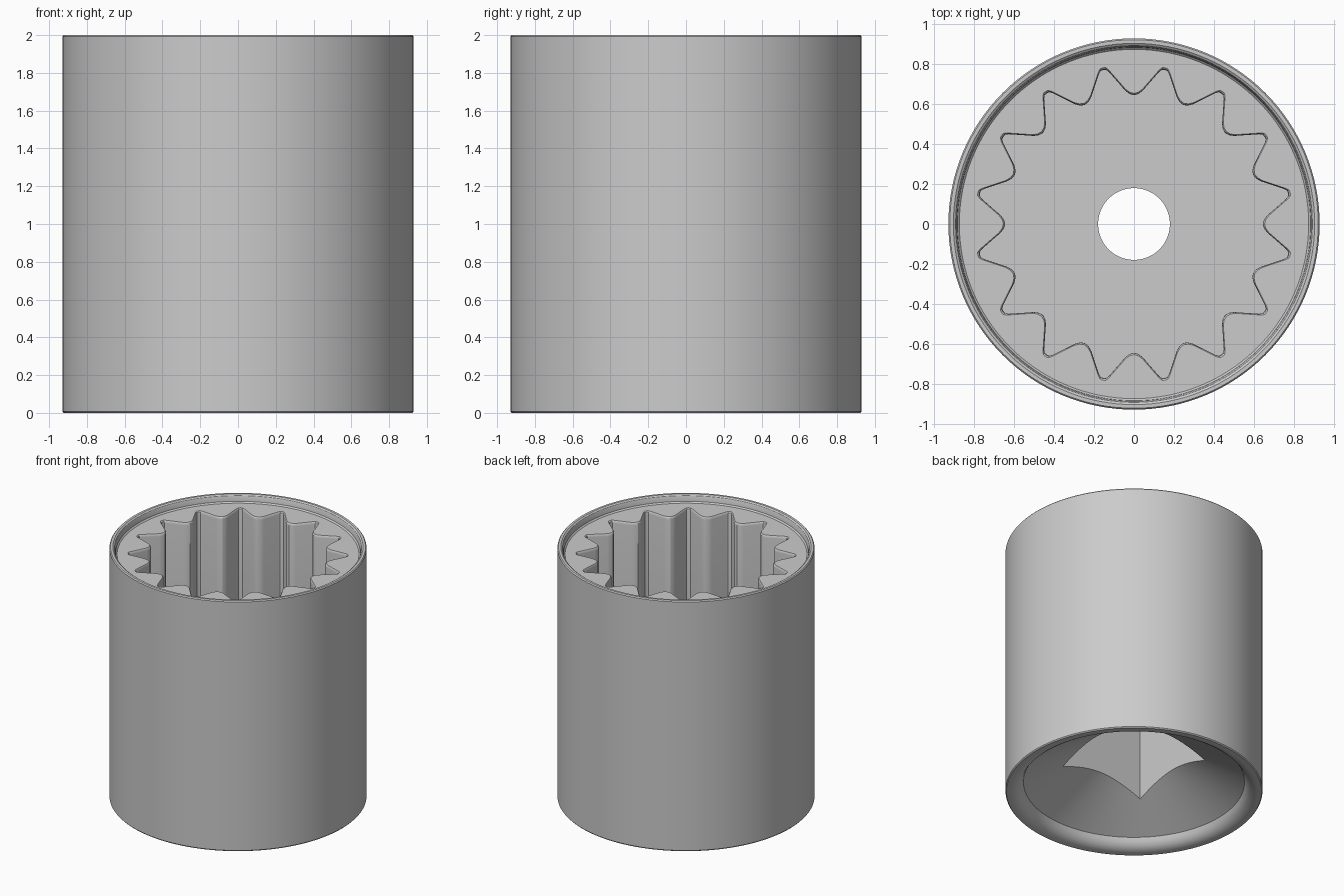
import bpy, bmesh
from math import cos, sin, pi, radians

if "Cube" in bpy.data.objects:
    bpy.data.objects.remove(bpy.data.objects["Cube"])


def make_object(name, bm):
    bmesh.ops.recalc_face_normals(bm, faces=bm.faces)
    mesh = bpy.data.meshes.new(name)
    bm.to_mesh(mesh)
    bm.free()
    ob = bpy.data.objects.new(name, mesh)
    bpy.context.collection.objects.link(ob)
    return ob


def lathe(name, profile, steps=128):
    bm = bmesh.new()
    verts = [bm.verts.new((r, 0, z)) for r, z in profile]
    edges = [bm.edges.new(pair) for pair in zip(verts, verts[1:])]
    bmesh.ops.spin(bm, geom=verts + edges, cent=(0, 0, 0), axis=(0, 0, 1),
                   angle=2 * pi, steps=steps)
    bmesh.ops.remove_doubles(bm, verts=bm.verts, dist=1e-5)
    return make_object(name, bm)


def prism(name, outline, levels):
    """Stack scaled copies of an outline; levels are (z, scale)."""
    bm = bmesh.new()
    rings = [[bm.verts.new((x * s, y * s, z)) for x, y in outline] for z, s in levels]
    n = len(outline)
    for low, high in zip(rings, rings[1:]):
        for i in range(n):
            j = (i + 1) % n
            bm.faces.new((low[i], low[j], high[j], high[i]))
    bm.faces.new(rings[0][::-1])
    bm.faces.new(rings[-1])
    return make_object(name, bm)


def circle(radius, count):
    return [(radius * cos(2 * pi * i / count), radius * sin(2 * pi * i / count))
            for i in range(count)]


# Round body: coned underside, rounded foot rim, raised top lip
body = lathe("socket_body", [
    (0, 0.52), (0.80, 0.08), (0.812, 0.053), (0.832, 0.026), (0.86, 0.008),
    (0.89, 0), (0.923, 0), (0.93, 0.008), (0.93, 1.992), (0.923, 2.0),
    (0.905, 2.0), (0.894, 1.992), (0.888, 1.975), (0.885, 1.95), (0.875, 1.94),
    (0, 1.94)])

# Sixteen-point wavy outline of the upper socket
half = [(0, 0.787), (1.0, 0.785), (1.9, 0.772), (7.6, 0.668), (9.3, 0.652)]
tooth = [(-a, r) for a, r in reversed(half[1:])] + half + [(11.25, 0.645)]
star = []
for k in range(16):
    for a, r in tooth:
        t = radians(11.25 + 22.5 * k + a)
        star.append((r * cos(t), r * sin(t)))

# Cutters: wavy socket with softened mouth, square drive, centre hole
S = 0.365
cutters = [
    prism("wavy_cutter", star, [(1.05, 1), (1.92, 1), (1.933, 1.004), (1.94, 1.014), (2.1, 1.014)]),
    prism("square_cutter", [(-S, -S), (S, -S), (S, S), (-S, S)], [(-0.2, 1), (0.9, 1)]),
    prism("hole_cutter", circle(0.18, 48), [(0.6, 1), (1.4, 1)]),
]
bpy.context.view_layer.objects.active = body
for cutter in cutters:
    cutter.hide_render = True
    mod = body.modifiers.new(cutter.name, 'BOOLEAN')
    mod.operation = 'DIFFERENCE'
    mod.solver = 'EXACT'
    mod.object = cutter
    bpy.ops.object.modifier_apply(modifier=mod.name)
    bpy.data.objects.remove(cutter)

# Smooth walls with crisp edges
body.select_set(True)
bpy.ops.object.shade_smooth_by_angle(angle=radians(30))
